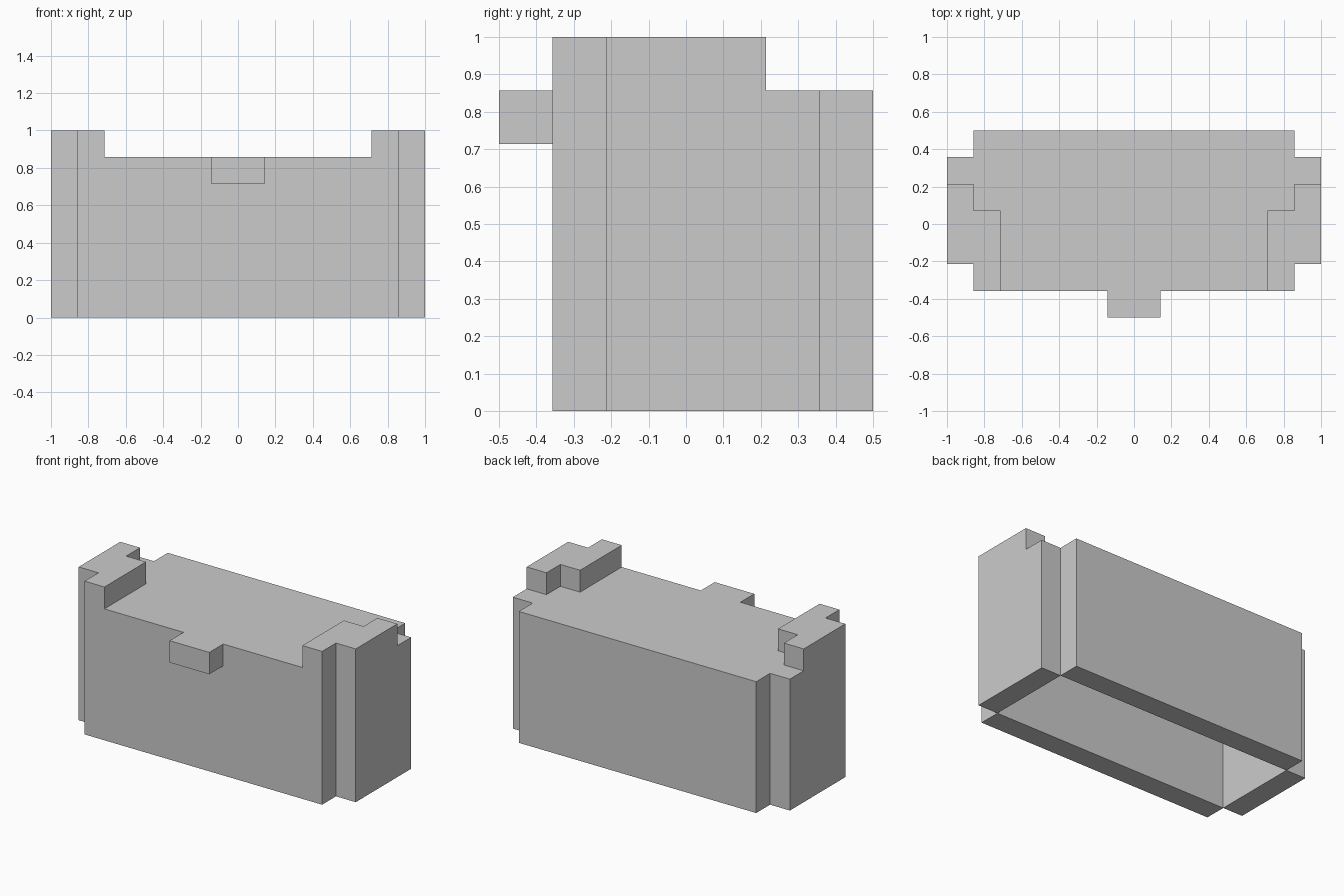
import bpy
import bmesh

if "Cube" in bpy.data.objects:
    bpy.data.objects.remove(bpy.data.objects["Cube"])

U = 1 / 7  # one block of the model


def make_object(name, bm):
    mesh = bpy.data.meshes.new(name)
    bm.to_mesh(mesh)
    bm.free()
    obj = bpy.data.objects.new(name, mesh)
    bpy.context.collection.objects.link(obj)
    return obj


def ring(bm, outline, z):
    return [bm.verts.new((x * U, y * U, z * U)) for x, y in outline]


def sides(bm, low, high, inward=False):
    n = len(low)
    for i in range(n):
        j = (i + 1) % n
        quad = [low[i], low[j], high[j], high[i]]
        bm.faces.new(quad[::-1] if inward else quad)


def prism(name, outline, z0, z1):
    bm = bmesh.new()
    low, high = ring(bm, outline, z0), ring(bm, outline, z1)
    sides(bm, low, high)
    bm.faces.new(low[::-1])
    bm.faces.new(high)
    return make_object(name, bm)


# Chest shell: notched outline, one-block walls and lid, open underneath
outline = [(-6, -1.5), (-6, -2.5), (6, -2.5), (6, -1.5), (7, -1.5), (7, 2.5),
           (6, 2.5), (6, 3.5), (-6, 3.5), (-6, 2.5), (-7, 2.5), (-7, -1.5)]
bm = bmesh.new()
low, high = ring(bm, outline, 0), ring(bm, outline, 6)
sides(bm, low, high)
bm.faces.new(high)
# Bottom rim of each of the four walls
for i in range(0, 12, 3):
    bm.faces.new([low[(i + k) % 12] for k in (3, 2, 1, 0)])
# Cavity walls and ceiling
ceiling = ring(bm, outline[::3], 5)
sides(bm, low[::3], ceiling, inward=True)
bm.faces.new(ceiling[::-1])
make_object("chest_shell", bm)

# Front clasp
prism("clasp", [(-1, -3.5), (1, -3.5), (1, -2.5), (-1, -2.5)], 5, 6)

# Raised stepped corner caps, mirrored left and right
caps = prism("corner_caps", [(5, -2.5), (6, -2.5), (6, -1.5), (7, -1.5),
                             (7, 1.5), (6, 1.5), (6, 0.5), (5, 0.5)], 6, 7)
caps.modifiers.new("Mirror", 'MIRROR').use_axis[0] = True
